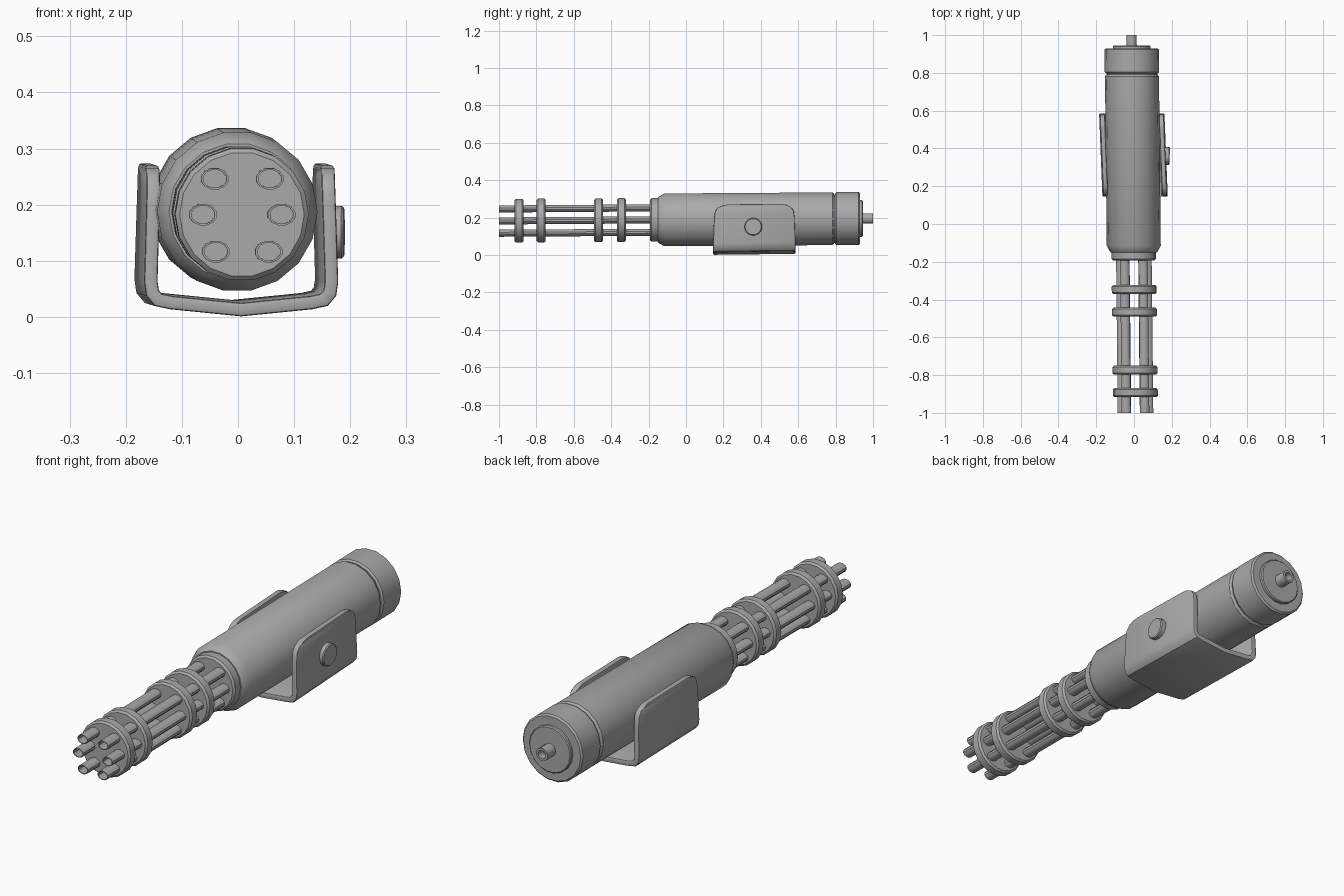
import bpy, bmesh, math
from mathutils import Vector

cube = bpy.data.objects.get("Cube")
if cube:
    bpy.data.objects.remove(cube, do_unlink=True)

# One flat grey metal
metal = bpy.data.materials.new("grey_metal")
metal.use_nodes = True
grey = (0.4, 0.4, 0.4, 1)
metal.diffuse_color = grey
metal.node_tree.nodes["Principled BSDF"].inputs["Base Color"].default_value = grey


def axis(y):
    """Point on the slightly skewed centre line of the model."""
    return Vector((-0.0025 - 0.0105 * y, y, 0.1885 + 0.0065 * y))


def finish(obj):
    """Apply modifiers, set the material and smooth with sharp edges kept."""
    bpy.ops.object.select_all(action='DESELECT')
    obj.select_set(True)
    bpy.context.view_layer.objects.active = obj
    if obj.modifiers:
        bpy.ops.object.convert(target='MESH')
    obj.data.materials.clear()
    obj.data.materials.append(metal)
    bpy.ops.object.shade_smooth_by_angle(angle=math.radians(32))
    return obj


def make_object(name, bm):
    bmesh.ops.remove_doubles(bm, verts=bm.verts[:], dist=1e-5)
    bmesh.ops.recalc_face_normals(bm, faces=bm.faces[:])
    mesh = bpy.data.meshes.new(name)
    bm.to_mesh(mesh)
    bm.free()
    obj = bpy.data.objects.new(name, mesh)
    bpy.context.collection.objects.link(obj)
    return obj


def lathe(name, profile, sides=18, offset=(0, 0), squash=1.0):
    """Revolve (radius, y) points around the centre line."""
    bm = bmesh.new()
    rings = []
    for r, y in profile:
        c = axis(y) + Vector((offset[0], 0, offset[1]))
        ring = []
        for i in range(sides):
            a = math.tau * (i + 0.5) / sides
            ring.append(bm.verts.new(c + Vector((r * math.sin(a), 0, r * squash * math.cos(a)))))
        rings.append(ring)
    for a, b in zip(rings, rings[1:]):
        for i in range(sides):
            j = (i + 1) % sides
            bm.faces.new((a[i], a[j], b[j], b[i]))
    bmesh.ops.remove_doubles(bm, verts=bm.verts[:], dist=1e-5)
    return finish(make_object(name, bm))


def disc(name, r, y0, y1, bevel):
    return lathe(name, [(0, y0), (r - bevel, y0), (r, y0 + bevel),
                        (r, y1 - bevel), (r - bevel, y1), (0, y1)])


# Main housing with a chamfered front, and the rear cap behind a groove
lathe("housing", [(0, -0.15), (0.122, -0.15), (0.128, -0.143), (0.143, -0.115),
                  (0.143, 0.782), (0.136, 0.792), (0, 0.792)])
lathe("groove", [(0, 0.78), (0.132, 0.78), (0.132, 0.81), (0, 0.81)])
disc("rear_cap", 0.144, 0.797, 0.93, 0.007)
disc("rear_plate", 0.1, 0.92, 0.945, 0.004)
lathe("rear_shaft", [(0, 0.94), (0.028, 0.94), (0.028, 1.0), (0.018, 1.0),
                     (0.018, 0.965), (0, 0.965)], sides=12)

# Barrel collar and clamp rings
disc("barrel_collar", 0.118, -0.192, -0.14, 0.008)
for n, y in enumerate((-0.893, -0.774, -0.467, -0.346)):
    disc(f"clamp_ring_{n + 1}", 0.119, y - 0.024, y + 0.024, 0.008)

# Six hollow barrels
for side, label in ((-1, "right"), (1, "left")):
    for x, z, level in ((0.049, 0.064, "upper"), (0.07, 0, "middle"), (0.047, -0.066, "lower")):
        lathe(f"{label}_{level}_barrel",
              [(0, -0.9), (0.021, -0.9), (0.021, -1.0), (0.025, -1.0), (0.025, -0.17), (0, -0.17)],
              sides=12, offset=(side * x, z), squash=0.78)

# U-shaped cradle: strip of (x, z, end inset), thickened and rounded
half = [(0.156, 0.272, 0.085), (0.156, 0.267, 0.05), (0.156, 0.255, 0.025),
        (0.156, 0.235, 0.01), (0.157, 0.2, 0.005), (0.161, 0.065, 0),
        (0.158, 0.045, 0), (0.148, 0.033, 0), (0.125, 0.028, 0)]
path = half + [(0, 0.0155, 0)] + [(-x, z, e) for x, z, e in reversed(half)]
bm = bmesh.new()
mid_y, reach = 0.365, 0.22
rows = []
for x, z, inset in path:
    row = []
    for s in (-1, 1):
        dy = s * (reach - inset)
        row.append(bm.verts.new((x - 0.003 - 0.04 * dy, mid_y + dy, z + 0.012 * dy)))
    rows.append(row)
for a, b in zip(rows, rows[1:]):
    bm.faces.new((a[0], a[1], b[1], b[0]))
cradle = make_object("cradle", bm)
solid = cradle.modifiers.new("thickness", 'SOLIDIFY')
solid.thickness = 0.024
solid.offset = 0
solid.use_even_offset = True
bevel = cradle.modifiers.new("rounding", 'BEVEL')
bevel.width = 0.008
bevel.segments = 2
bevel.limit_method = 'ANGLE'
bevel.angle_limit = math.radians(50)
finish(cradle)

# Pivot button on the left cradle wall
bpy.ops.mesh.primitive_cylinder_add(vertices=20, radius=0.047, depth=0.03,
                                    location=(0.174, 0.36, 0.151),
                                    rotation=(0, math.radians(90), math.radians(-2)))
button = bpy.context.object
button.name = "pivot_button"
edge = button.modifiers.new("edge", 'BEVEL')
edge.width = 0.004
edge.segments = 1
edge.limit_method = 'ANGLE'
finish(button)
